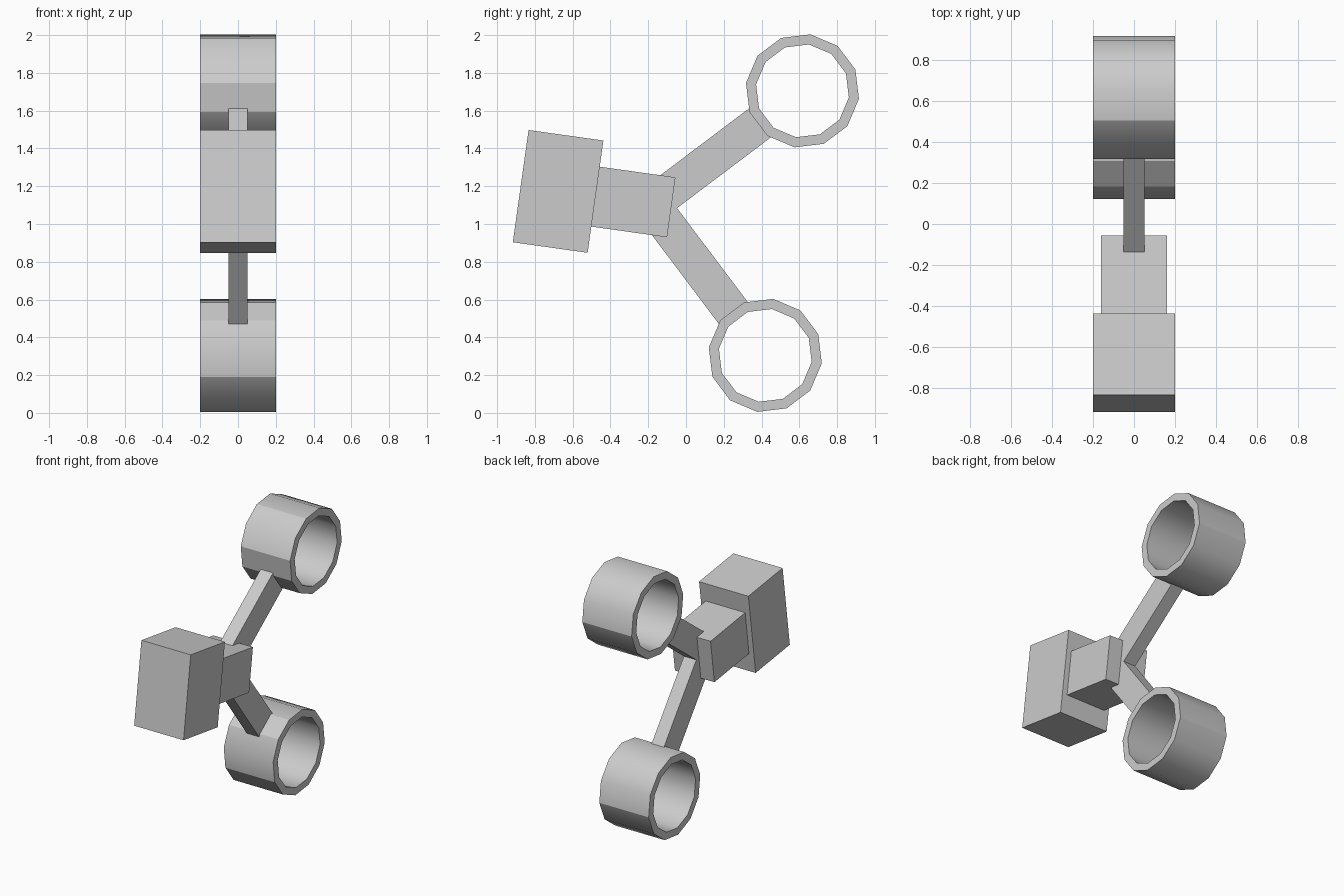
import bpy
import bmesh
from math import radians
from mathutils import Matrix, Vector

if "Cube" in bpy.data.objects:
    bpy.data.objects.remove(bpy.data.objects["Cube"], do_unlink=True)

grey = bpy.data.materials.new("plain_grey")
grey.use_nodes = True
grey.diffuse_color = (0.6, 0.6, 0.6, 1)
grey.node_tree.nodes["Principled BSDF"].inputs["Base Color"].default_value = (0.6, 0.6, 0.6, 1)

# The whole model leans forward about the joint where the arms meet
JOINT = Matrix.Translation((0, -0.182, 1.103)) @ Matrix.Rotation(radians(-8), 4, "X")


def finish(name, bm, matrix):
    mesh = bpy.data.meshes.new(name)
    bmesh.ops.recalc_face_normals(bm, faces=bm.faces)
    bm.to_mesh(mesh)
    bm.free()
    mesh.materials.append(grey)
    obj = bpy.data.objects.new(name, mesh)
    obj.matrix_world = matrix
    bpy.context.collection.objects.link(obj)
    return obj


def box(name, width, start, end, height, matrix):
    """Box running along local y from start to end."""
    bm = bmesh.new()
    bmesh.ops.create_cube(bm, size=1)
    bmesh.ops.scale(bm, vec=(width, end - start, height), verts=bm.verts)
    bmesh.ops.translate(bm, vec=(0, (start + end) / 2, 0), verts=bm.verts)
    return finish(name, bm, matrix)


def ring(name, outer, inner, width, matrix, creases):
    """Open twelve-sided tube along x; creases lists the sharp corner indices."""
    bm = bmesh.new()
    sides = 12
    loops = []
    for radius, x in ((outer, -1), (outer, 1), (inner, 1), (inner, -1)):
        loops.append([bm.verts.new(Matrix.Rotation(radians(30 * i), 3, "X")
                                   @ Vector((x * width / 2, radius, 0)))
                      for i in range(sides)])
    for a in range(4):
        p, q = loops[a], loops[(a + 1) % 4]
        for i in range(sides):
            j = (i + 1) % sides
            face = bm.faces.new((p[i], p[j], q[j], q[i]))
            face.smooth = a in (0, 2)
    for p in loops:
        for i in range(sides):
            bm.edges.get((p[i], p[(i + 1) % sides])).smooth = False
    for i in creases:
        bm.edges.get((loops[0][i], loops[1][i])).smooth = False
    return finish(name, bm, matrix)


# Front block and the narrower neck behind it
box("front_block", 0.4, -0.7, -0.3, 0.6, JOINT)
box("neck_block", 0.32, -0.3, 0.105, 0.32, JOINT)

# Two arms at right angles, each ending in an open ring
for side, angle, creases in (("upper", 45, (0, 4, 6, 7)), ("lower", -45, (0, 4, 5, 7))):
    spoke = JOINT @ Matrix.Rotation(radians(angle), 4, "X")
    box(side + "_arm", 0.1, 0, 0.735, 0.192, spoke)
    centre = JOINT @ Matrix.Translation(Matrix.Rotation(radians(angle), 3, "X") @ Vector((0, 1, 0)))
    ring(side + "_ring", 0.302, 0.248, 0.4, centre, creases)
